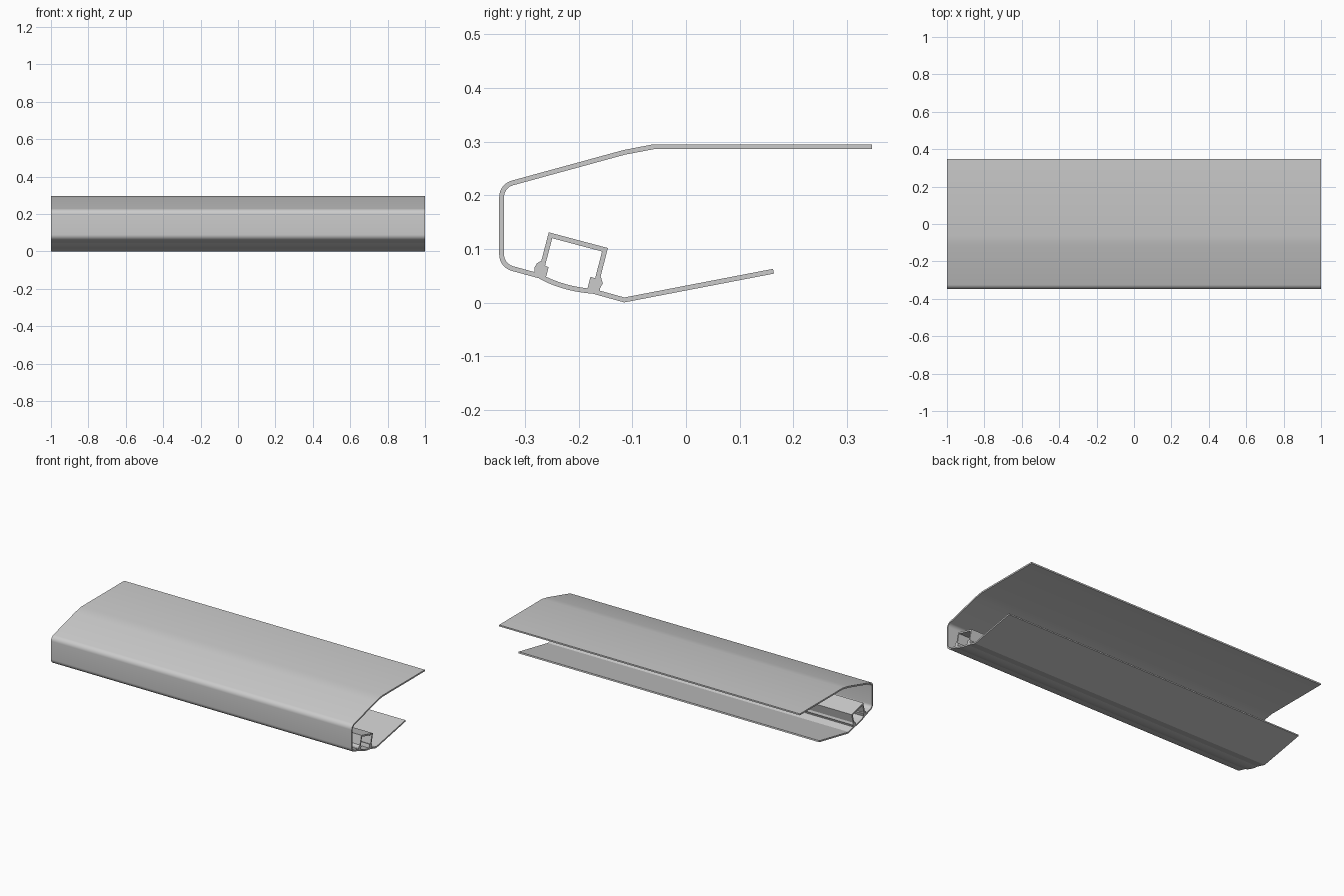
import bpy, bmesh, math
from mathutils import Vector

if "Cube" in bpy.data.objects:
    bpy.data.objects.remove(bpy.data.objects["Cube"])

T = 0.009  # sheet thickness


def extrude(name, outline):
    """Extrude a closed (y, z) outline along x from -1 to 1."""
    bm = bmesh.new()
    face = bm.faces.new([bm.verts.new((-1, y, z)) for y, z in outline])
    res = bmesh.ops.extrude_face_region(bm, geom=[face])
    verts = [v for v in res["geom"] if isinstance(v, bmesh.types.BMVert)]
    bmesh.ops.translate(bm, verts=verts, vec=(2, 0, 0))
    if face.is_valid and len([f for f in bm.faces if len(f.verts) == len(outline)]) < 2:
        bm.faces.new([v for v in face.verts])
    bmesh.ops.recalc_face_normals(bm, faces=bm.faces)
    me = bpy.data.meshes.new(name)
    bm.to_mesh(me)
    bm.free()
    ob = bpy.data.objects.new(name, me)
    bpy.context.collection.objects.link(ob)
    bpy.context.view_layer.objects.active = ob
    ob.select_set(True)
    bpy.ops.object.shade_smooth_by_angle(angle=math.radians(25))
    ob.select_set(False)


def fillet(a, corner, b, r, n=8):
    """Points of a round of radius r at a corner between a and b."""
    a, c, b = Vector(a), Vector(corner), Vector(b)
    u, v = (a - c).normalized(), (b - c).normalized()
    half = u.angle(v) / 2
    d = r / math.tan(half)
    centre = c + (u + v).normalized() * (r / math.sin(half))
    p, q = c + u * d - centre, c + v * d - centre
    ang = p.angle(q)
    return [centre + (p * math.sin((1 - i / n) * ang) + q * math.sin(i / n * ang)) / math.sin(ang)
            for i in range(n + 1)]


def ribbon(path, t=T):
    """Closed outline of constant thickness around a centre line, mitred."""
    pts = [Vector(p) for p in path]
    left, right = [], []
    for i, p in enumerate(pts):
        d0 = (p - pts[i - 1]).normalized() if i else (pts[1] - p).normalized()
        d1 = (pts[i + 1] - p).normalized() if i < len(pts) - 1 else d0
        n0, n1 = Vector((-d0.y, d0.x)), Vector((-d1.y, d1.x))
        m = (n0 + n1) / (1 + n0.dot(n1)) * t / 2
        left.append(p + m)
        right.append(p - m)
    return left + right[::-1]


# Outer shell: flat top, sloped nose, rounded front edge
slope, top, low, end = (-0.115, 0.280), (-0.3435, 0.2175), (-0.3435, 0.069), (-0.272, 0.0495)
shell = [(0.347, 0.2905), (-0.060, 0.2905), slope]
shell += fillet(slope, top, low, 0.027)
shell += fillet(top, low, end, 0.027)
shell += [end]
extrude("outer_shell", ribbon(shell))

# Curved strip under the inner channel
a, m, b = Vector((-0.272, 0.049)), Vector((-0.228, 0.025)), Vector((-0.172, 0.021))
curve = [a * (1 - s) ** 2 + m * 2 * s * (1 - s) + b * s * s for s in [i / 10 for i in range(11)]]
extrude("curved_cover", ribbon(curve))

# Lower flap
extrude("lower_flap", ribbon([(-0.178, 0.0225), (-0.115, 0.0050), (0.163, 0.0585)]))

# Inner rectangular channel
extrude("inner_channel", ribbon([(-0.268, 0.066), (-0.2525, 0.1255),
                                 (-0.151, 0.0985), (-0.166, 0.040)]))

# Clips holding the channel
extrude("front_clip", [(-0.270, 0.078), (-0.278, 0.073), (-0.282, 0.066), (-0.282, 0.056),
                       (-0.277, 0.055), (-0.280, 0.048), (-0.262, 0.043),
                       (-0.256, 0.066), (-0.265, 0.070)])
extrude("rear_clip", [(-0.178, 0.048), (-0.167, 0.045), (-0.159, 0.049), (-0.155, 0.036),
                      (-0.160, 0.027), (-0.161, 0.019), (-0.170, 0.018), (-0.184, 0.024)])
